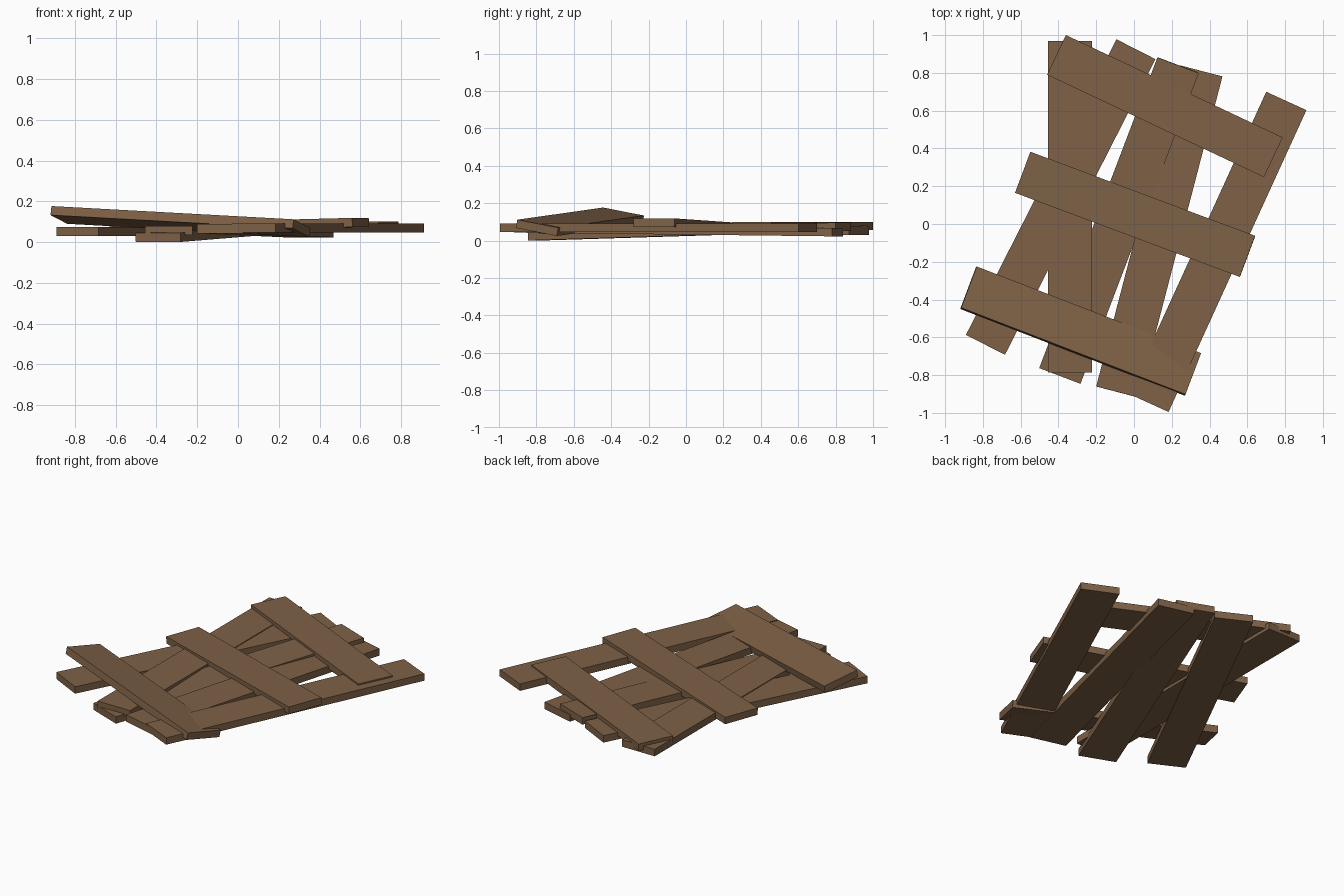
import bpy
from mathutils import Vector, Matrix

if "Cube" in bpy.data.objects:
    bpy.data.objects.remove(bpy.data.objects["Cube"])

THICK = 0.045

wood = bpy.data.materials.new("brown_wood")
wood.diffuse_color = (0.21, 0.12, 0.062, 1)
wood.use_nodes = True
wood.node_tree.nodes["Principled BSDF"].inputs["Base Color"].default_value = wood.diffuse_color


def plank(name, start, end, side):
    """Board from three corners of its top face: start, far end, across the width."""
    start, end, side = Vector(start), Vector(end), Vector(side)
    along = end - start
    across = side - start
    across -= along * (across.dot(along) / along.length_squared)
    up = along.cross(across).normalized()
    if up.z < 0:
        up = -up
    centre = start + along / 2 + across / 2 - up * THICK / 2
    frame = Matrix((along, across, up * THICK)).transposed().to_4x4()
    frame.translation = centre
    bpy.ops.mesh.primitive_cube_add(size=1)
    ob = bpy.context.object
    ob.name = ob.data.name = name
    ob.data.transform(frame)
    if frame.determinant() < 0:
        ob.data.flip_normals()
    ob.data.materials.append(wood)


# long boards, fanned out underneath
plank("long_board_straight", (-0.455, -0.787, 0.080), (-0.455, 0.97, 0.080), (-0.222, -0.787, 0.080))
plank("long_board_left", (-0.89, -0.587, 0.075), (-0.093, 0.978, 0.075), (-0.683, -0.692, 0.075))
plank("long_board_low", (-0.502, -0.763, 0.046), (0.124, 0.882, 0.097), (-0.282, -0.843, 0.046))
plank("long_board_middle", (-0.20, -0.86, 0.088), (0.243, 0.84, 0.068), (0.025, -0.92, 0.088))
plank("long_board_right", (-0.03, -0.898, 0.092), (0.70, 0.70, 0.092), (0.183, -0.995, 0.092))

# short boards nailed across
plank("cross_board_back", (-0.46, 0.79, 0.101), (0.688, 0.248, 0.101), (-0.36, 1.0, 0.101))
plank("cross_board_middle", (-0.63, 0.165, 0.088), (0.56, -0.28, 0.119), (-0.55, 0.383, 0.088))
plank("cross_board_tilted", (-0.915, -0.443, 0.177), (0.273, -0.902, 0.112), (-0.83, -0.226, 0.134))
